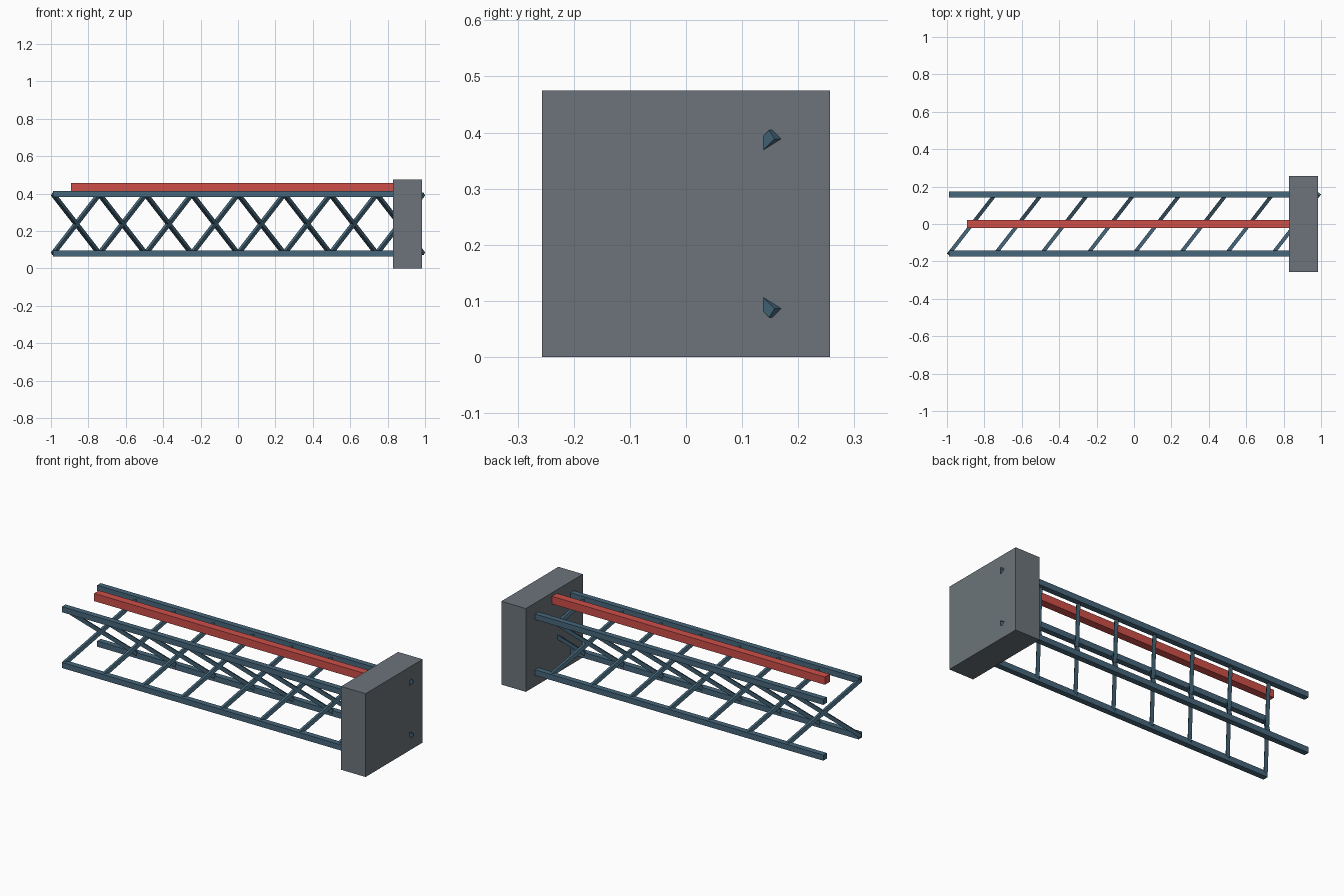
import bpy
from mathutils import Vector

old = bpy.data.objects.get("Cube")
if old:
    bpy.data.objects.remove(old)


def linear(c):
    return c / 12.92 if c <= 0.04045 else ((c + 0.055) / 1.055) ** 2.4


def material(name, *srgb):
    mat = bpy.data.materials.new(name)
    color = [linear(c / 255) for c in srgb] + [1]
    mat.diffuse_color = color
    mat.use_nodes = True
    mat.node_tree.nodes["Principled BSDF"].inputs["Base Color"].default_value = color
    return mat


steel_blue = material("steel blue", 70, 103, 123)
block_grey = material("block grey", 108, 116, 122)
rail_red = material("rail red", 205, 79, 72)


def box(name, lo, hi, mat):
    lo, hi = Vector(lo), Vector(hi)
    bpy.ops.mesh.primitive_cube_add(size=1, location=(lo + hi) / 2)
    obj = bpy.context.object
    obj.name = name
    obj.scale = hi - lo
    obj.data.materials.append(mat)
    return obj


def brace(name, start, end, thick, mat):
    """Square bar between two points, with its side faces upright."""
    start, end = Vector(start), Vector(end)
    run = end - start
    bpy.ops.mesh.primitive_cube_add(size=1, location=(start + end) / 2)
    obj = bpy.context.object
    obj.name = name
    obj.scale = (thick, run.length, thick)
    obj.rotation_euler = run.to_track_quat('Y', 'Z').to_euler()
    obj.data.materials.append(mat)


END = 0.9885        # half length of the truss
HALF = 0.159        # half spacing of the chords
MID = 0.2375        # height of the truss axis
BAYS = 8
R = 0.016           # half thickness of a chord

# Counterweight block at the end
box("end_block", (0.83, -0.257, 0), (0.985, 0.257, 0.475), block_grey)

# Four long chords
for side, y in (("front", -HALF), ("back", HALF)):
    for level, z in (("lower", MID - HALF), ("upper", MID + HALF)):
        box(f"{level}_{side}_chord", (-END, y - R, z - R), (0.96, y + R, z + R), steel_blue)

# Crossed diagonal braces through each bay
step = 2 * END / BAYS
for i in range(BAYS):
    x = -END + i * step
    for label, rise in (("rising", HALF), ("falling", -HALF)):
        brace(f"{label}_brace_{i + 1}", (x, -HALF, MID - rise),
              (x + step, HALF, MID + rise), 0.02, steel_blue)

# Rail lying along the top
box("top_rail", (-0.892, -0.022, 0.411), (0.9, 0.022, 0.455), rail_red)
